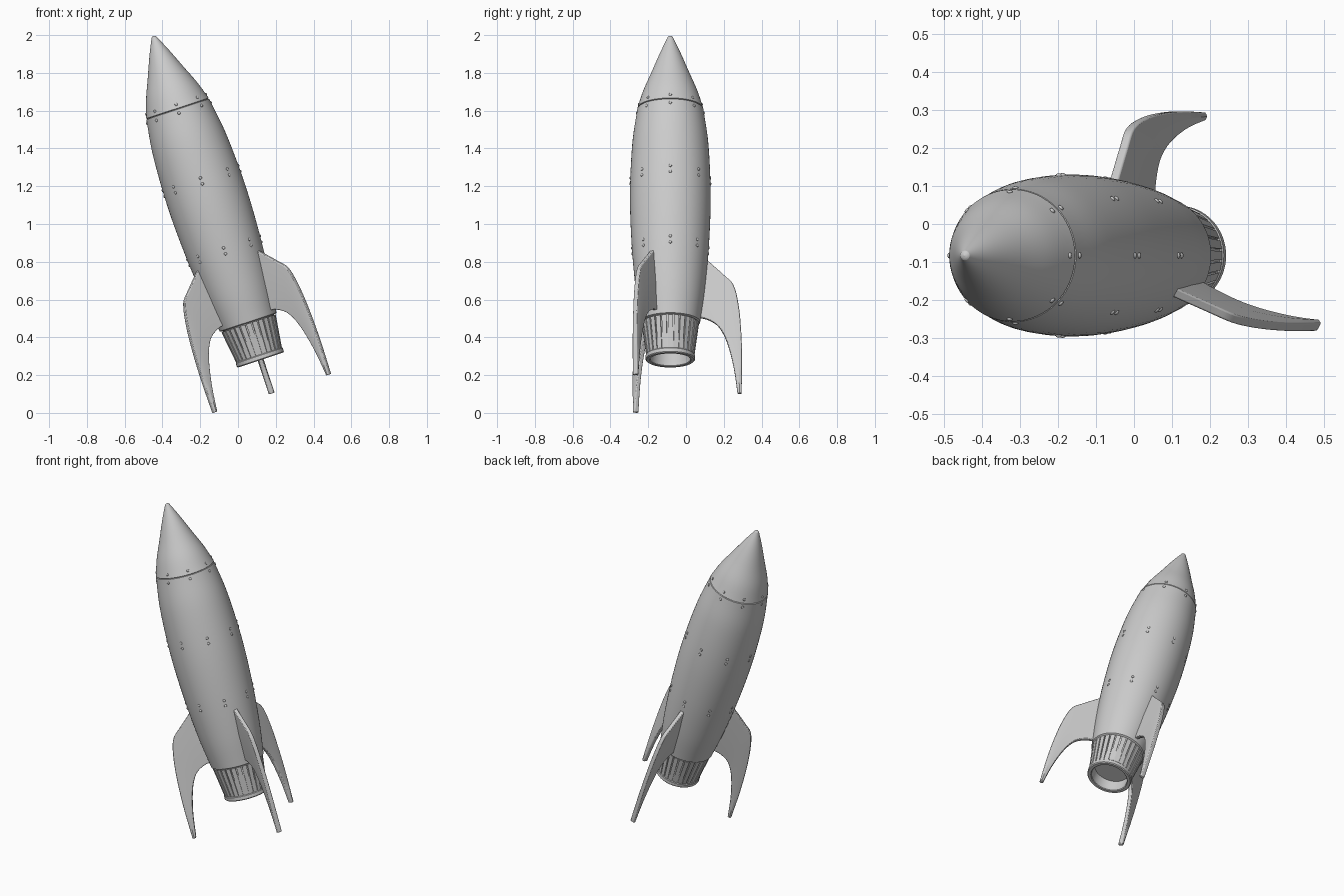
import bpy
import bmesh
import math
from mathutils import Matrix, Vector

cube = bpy.data.objects.get("Cube")
if cube:
    bpy.data.objects.remove(cube)

grey = bpy.data.materials.new("plain grey")
grey.use_nodes = True
colour = (0.6, 0.6, 0.6, 1)
grey.diffuse_color = colour
grey.node_tree.nodes["Principled BSDF"].inputs["Base Color"].default_value = colour

# Everything is built upright on the rocket axis, then leaned over
LEAN = Matrix.Translation((0.12, -0.083, 0.28)) @ Matrix.Rotation(math.radians(-18.3), 4, "Y")
SIDES = 64


def finish(bm, name, angle=30):
    bmesh.ops.recalc_face_normals(bm, faces=bm.faces)
    mesh = bpy.data.meshes.new(name)
    bm.to_mesh(mesh)
    bm.free()
    mesh.materials.append(grey)
    obj = bpy.data.objects.new(name, mesh)
    bpy.context.collection.objects.link(obj)
    obj.matrix_world = LEAN
    bpy.ops.object.select_all(action="DESELECT")
    obj.select_set(True)
    bpy.context.view_layer.objects.active = obj
    bpy.ops.object.shade_smooth_by_angle(angle=math.radians(angle))
    return obj


def smooth_path(points, steps=6):
    """Catmull-Rom curve through the points."""
    pts = [Vector(p) for p in points]
    pts = [2 * pts[0] - pts[1]] + pts + [2 * pts[-1] - pts[-2]]
    path = []
    for a, b, c, d in zip(pts, pts[1:], pts[2:], pts[3:]):
        for i in range(steps):
            t = i / steps
            path.append(0.5 * (2 * b + (c - a) * t + (2 * a - 5 * b + 4 * c - d) * t ** 2
                               + (3 * b - a - 3 * c + d) * t ** 3))
    return path + [pts[-2]]


def lathe(name, profile, angle=30):
    """Turn a (radius, height) profile around the axis."""
    bm = bmesh.new()
    verts = [bm.verts.new((r, 0, h)) for r, h in profile]
    edges = [bm.edges.new(pair) for pair in zip(verts, verts[1:])]
    bmesh.ops.spin(bm, geom=verts + edges, cent=(0, 0, 0), axis=(0, 0, 1),
                   angle=math.tau, steps=SIDES, use_duplicate=False)
    bmesh.ops.remove_doubles(bm, verts=bm.verts, dist=0.0001)
    return finish(bm, name, angle)


# Hull and nose cone share one curve, split by a narrow groove
hull_curve = smooth_path([(0.158, 0.212), (0.184, 0.4), (0.205, 0.65), (0.2135, 0.92),
                          (0.202, 1.2), (0.175, 1.398)])
lathe("hull", [(0, 0.23), (0.14, 0.23), (0.148, 0.207)] + [tuple(p) for p in hull_curve]
      + [(0.169, 1.4), (0, 1.4)])
nose_curve = smooth_path([(0.174, 1.404), (0.143, 1.5), (0.101, 1.6), (0.055, 1.71),
                          (0.018, 1.79), (0.011, 1.803), (0, 1.808)])
lathe("nose_cone", [(0, 1.4), (0.169, 1.4)] + [tuple(p) for p in nose_curve], 40)

# Nozzle: hollow core, bottom lip and a ring of slats
lathe("nozzle_core", [(0, 0.07), (0.103, 0.07), (0.107, 0.005), (0.122, 0.02), (0.144, 0.215), (0, 0.215)])
lathe("nozzle_lip", [(0.106, 0.03), (0.106, 0.004), (0.11, 0), (0.126, 0), (0.131, 0.005),
                     (0.131, 0.024), (0.127, 0.029), (0.106, 0.03)])

bm = bmesh.new()
SLATS = 28
for i in range(SLATS):
    corners = []
    for h, r_in, r_out in ((0.027, 0.118, 0.128), (0.204, 0.138, 0.152)):
        for r, side in ((r_in, -1), (r_out, -1), (r_out, 1), (r_in, 1)):
            a = math.tau * (i + side * 0.39) / SLATS
            corners.append(bm.verts.new((r * math.cos(a), r * math.sin(a), h)))
    low, high = corners[:4], corners[4:]
    bm.faces.new(low)
    bm.faces.new(high)
    for k in range(4):
        n = (k + 1) % 4
        bm.faces.new((low[k], low[n], high[n], high[k]))
finish(bm, "nozzle_slats")


# Rivets in pairs around the hull
def hull_radius(h):
    curve = hull_curve + nose_curve
    for a, b in zip(curve, curve[1:]):
        if a.y <= h <= b.y:
            return a.x + (b.x - a.x) * (h - a.y) / (b.y - a.y)
    return 0


bm = bmesh.new()
for h in (0.592, 0.625, 0.982, 1.015, 1.377, 1.425):
    for i in range(8):
        spot = (Matrix.Rotation(i * math.tau / 8, 4, "Z")
                @ Matrix.Translation((hull_radius(h), 0, h)) @ Matrix.Diagonal((0.6, 1, 1, 1)))
        bmesh.ops.create_uvsphere(bm, u_segments=12, v_segments=8, radius=0.008, matrix=spot)
finish(bm, "rivets", 60)

# Swept fins: outer edge, raised crease and inner edge as (radius, height) paths
outer = smooth_path([(0.17, 0.58), (0.2, 0.55), (0.283, 0.472), (0.335, 0.415),
                     (0.362, 0.3), (0.375, 0.16), (0.38, 0.0), (0.377, -0.187)], 4)
inner = smooth_path([(0.14, 0.236), (0.19, 0.228), (0.245, 0.197), (0.281, 0.145),
                     (0.306, 0.08), (0.327, 0.0), (0.342, -0.08), (0.356, -0.187)], 4)


def add_fin(name, degrees):
    bm = bmesh.new()
    rows = []
    for o, n in zip(outer, inner):
        m = o.lerp(n, 0.5)
        section = [(o, 0.012), (m, 0.016), (n, 0.011), (n, -0.011), (m, -0.016), (o, -0.012)]
        rows.append([bm.verts.new((p.x, side, p.y)) for p, side in section])
    for a, b in zip(rows, rows[1:]):
        for k in range(6):
            n = (k + 1) % 6
            bm.faces.new((a[k], a[n], b[n], b[k]))
    bm.faces.new(rows[0])
    bm.faces.new(rows[-1])
    bmesh.ops.rotate(bm, verts=bm.verts, matrix=Matrix.Rotation(math.radians(degrees), 3, "Z"))
    fin = finish(bm, name, 25)
    bevel = fin.modifiers.new("rounded_edges", "BEVEL")
    bevel.width = 0.004
    bevel.segments = 2
    bevel.limit_method = "ANGLE"
    bevel.angle_limit = math.radians(50)


add_fin("left_fin", -30)
add_fin("back_fin", 90)
add_fin("right_fin", 210)
